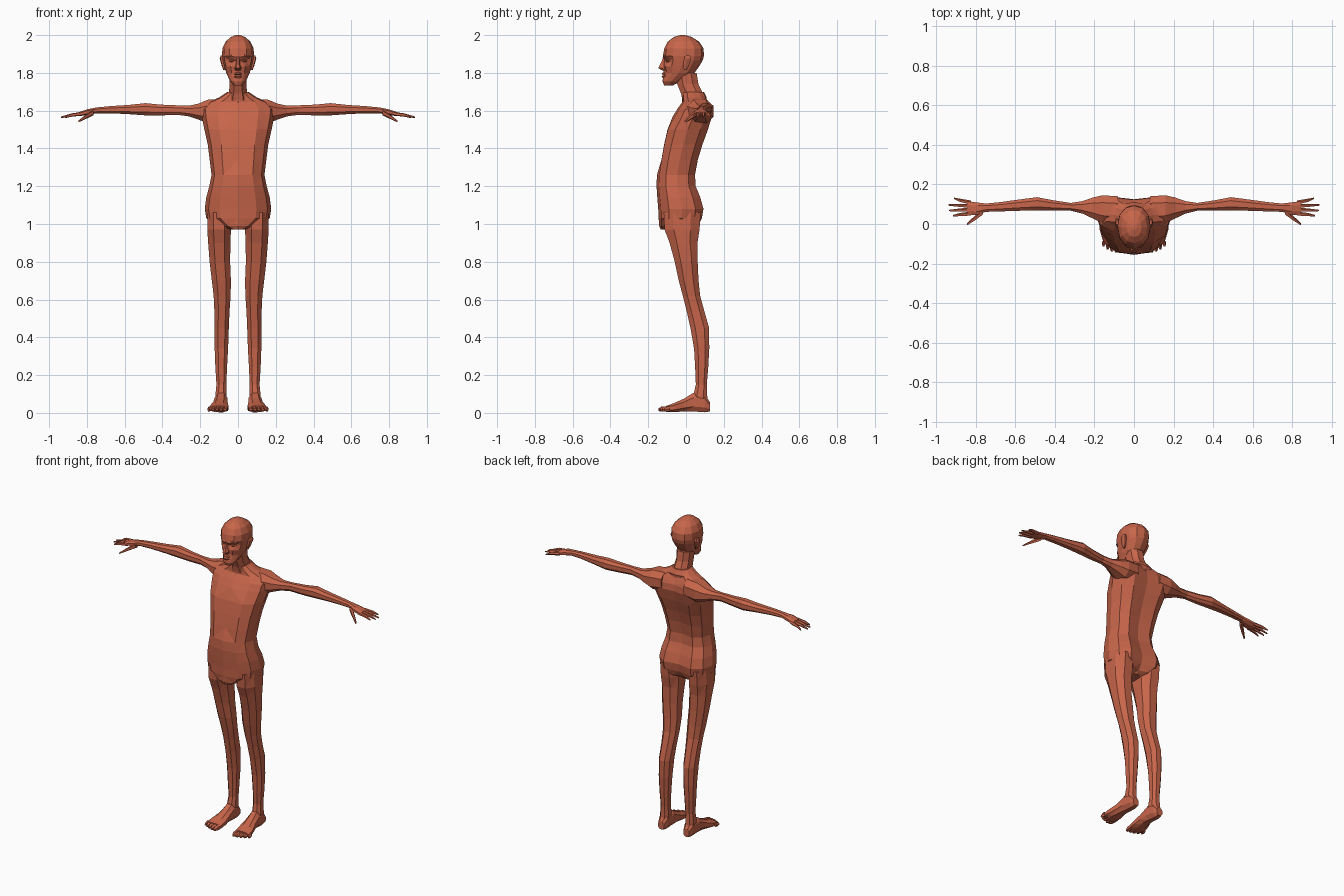
import bpy, bmesh, math

skin = bpy.data.materials.new("terracotta skin")
skin.diffuse_color = (0.57, 0.13, 0.068, 1)


def loft(name, axis, sections, sides=8, power=0.85, mirror=False, tweak=None):
    """Skin rings given as (position on axis, a_min, a_max, b_min, b_max)."""
    bm = bmesh.new()
    rings = []
    for t, a0, a1, b0, b1 in sections:
        ring = []
        for i in range(sides):
            ang = 2 * math.pi * (i + 0.5 * (sides == 8)) / sides
            c, s = math.cos(ang), math.sin(ang)
            a = (a0 + a1) / 2 + (a1 - a0) / 2 * math.copysign(abs(c) ** power, c)
            b = (b0 + b1) / 2 + (b1 - b0) / 2 * math.copysign(abs(s) ** power, s)
            co = {"x": (t, a, b), "y": (a, t, b), "z": (a, b, t)}[axis]
            ring.append(bm.verts.new(co))
        rings.append(ring)
    for r, q in zip(rings, rings[1:]):
        for i in range(sides):
            j = (i + 1) % sides
            bm.faces.new((r[i], r[j], q[j], q[i]))
    bm.faces.new(rings[0])
    bm.faces.new(rings[-1])
    if tweak:
        for v in bm.verts:
            tweak(v.co)
    bmesh.ops.triangulate(bm, faces=bm.faces[:])
    bmesh.ops.recalc_face_normals(bm, faces=bm.faces[:])
    me = bpy.data.meshes.new(name)
    bm.to_mesh(me)
    bm.free()
    me.materials.append(skin)
    ob = bpy.data.objects.new(name, me)
    bpy.context.collection.objects.link(ob)
    if mirror:
        ob.modifiers.new("mirror", "MIRROR").use_mirror_merge = False
    return ob


# Torso, with spine groove, chest centre line and cleft of the buttocks
def shape_torso(co):
    if abs(co.x) < 0.01 and co.z < 1.66:
        if co.y > 0.03:
            co.y -= 0.025 if co.z > 1.15 else 0.03
        elif 1.3 < co.z < 1.56:
            co.y += 0.012


torso = [(0.972, 0.045, -0.135, 0.03), (0.99, 0.10, -0.142, 0.075),
         (1.03, 0.168, -0.145, 0.098), (1.08, 0.176, -0.147, 0.107),
         (1.14, 0.168, -0.152, 0.09), (1.20, 0.152, -0.156, 0.064),
         (1.26, 0.14, -0.154, 0.06), (1.34, 0.15, -0.142, 0.075),
         (1.42, 0.16, -0.128, 0.10), (1.50, 0.178, -0.11, 0.13),
         (1.57, 0.192, -0.07, 0.15), (1.61, 0.195, -0.045, 0.147),
         (1.645, 0.16, -0.02, 0.13), (1.67, 0.10, -0.02, 0.11),
         (1.70, 0.055, -0.02, 0.095)]
loft("torso", "z", [(z, -w, w, f, b) for z, w, f, b in torso], 12, 0.85,
     tweak=shape_torso)

# Neck
neck = [(1.64, 0.07, -0.02, 0.115), (1.69, 0.052, -0.03, 0.095),
        (1.74, 0.047, -0.05, 0.07), (1.80, 0.05, -0.06, 0.06)]
loft("neck", "z", [(z, -w, w, f, b) for z, w, f, b in neck], 8)


# Head, with eye sockets and hollow cheeks pressed into the face
def shape_head(co):
    if co.y < -0.06 and 0.015 < abs(co.x) < 0.06:
        if 1.85 < co.z < 1.88:
            co.y += 0.016
        elif 1.79 < co.z < 1.81:
            co.y += 0.008


head = [(1.733, 0.022, -0.115, -0.07), (1.755, 0.042, -0.124, -0.03),
        (1.80, 0.062, -0.12, 0.045), (1.835, 0.072, -0.12, 0.07),
        (1.865, 0.08, -0.116, 0.088), (1.89, 0.084, -0.122, 0.095),
        (1.93, 0.083, -0.115, 0.093), (1.965, 0.066, -0.097, 0.07),
        (1.99, 0.038, -0.065, 0.03), (2.0, 0.012, -0.03, -0.005)]
loft("head", "z", [(z, -w, w, f, b) for z, w, f, b in head], 12, 0.9,
     tweak=shape_head)

# Face details
loft("nose", "z", [(1.812, -0.014, 0.014, -0.125, -0.10),
                   (1.825, -0.018, 0.018, -0.15, -0.10),
                   (1.845, -0.011, 0.011, -0.14, -0.10),
                   (1.88, -0.008, 0.008, -0.122, -0.10)], 6)
loft("lips", "z", [(1.772, -0.014, 0.014, -0.125, -0.10),
                   (1.782, -0.024, 0.024, -0.131, -0.10),
                   (1.788, -0.026, 0.026, -0.122, -0.10),
                   (1.794, -0.022, 0.022, -0.131, -0.10),
                   (1.803, -0.010, 0.010, -0.124, -0.10)], 6)
loft("brow", "x", [(0.006, -0.124, -0.10, 1.874, 1.892),
                   (0.035, -0.118, -0.09, 1.88, 1.898),
                   (0.06, -0.09, -0.07, 1.874, 1.888)], 6, mirror=True)
loft("eye", "x", [(0.018, -0.105, -0.09, 1.86, 1.866),
                  (0.032, -0.107, -0.085, 1.855, 1.871),
                  (0.048, -0.092, -0.078, 1.86, 1.866)], 6, mirror=True)
loft("ear", "z", [(1.815, 0.066, 0.078, -0.012, 0.005),
                  (1.84, 0.07, 0.087, -0.016, 0.018),
                  (1.875, 0.075, 0.097, -0.014, 0.03),
                  (1.892, 0.078, 0.092, -0.005, 0.022)], 6, mirror=True)

# Arms from shoulder to palm
loft("arm", "x", [(0.08, 0.0, 0.145, 1.54, 1.665),
                  (0.16, 0.0, 0.15, 1.53, 1.662),
                  (0.21, 0.025, 0.137, 1.55, 1.64),
                  (0.26, 0.05, 0.118, 1.568, 1.628),
                  (0.32, 0.066, 0.108, 1.576, 1.63),
                  (0.41, 0.066, 0.122, 1.573, 1.634),
                  (0.49, 0.067, 0.138, 1.573, 1.642),
                  (0.58, 0.065, 0.126, 1.58, 1.632),
                  (0.68, 0.062, 0.112, 1.585, 1.625),
                  (0.75, 0.06, 0.105, 1.585, 1.618),
                  (0.80, 0.042, 0.112, 1.575, 1.608),
                  (0.845, 0.043, 0.118, 1.57, 1.592)], 8, mirror=True)

# Fingers: root y, tip x, tip y
for i, (ry, tx, ty) in enumerate([(0.052, 0.915, 0.042), (0.072, 0.935, 0.068),
                                  (0.091, 0.938, 0.096), (0.108, 0.912, 0.13)]):
    loft(f"finger_{i + 1}", "x",
         [(0.825, ry - 0.011, ry + 0.011, 1.573, 1.594),
          (0.88, (ry + ty) / 2 - 0.009, (ry + ty) / 2 + 0.009, 1.568, 1.586),
          (tx, ty - 0.004, ty + 0.004, 1.561, 1.569)], 5, mirror=True)
loft("thumb", "x", [(0.765, 0.045, 0.075, 1.575, 1.605),
                    (0.805, 0.016, 0.042, 1.556, 1.58),
                    (0.845, -0.008, 0.004, 1.538, 1.548)], 5, mirror=True)

# Legs from hip to ankle
loft("leg", "z", [(1.06, 0.04, 0.165, -0.125, 0.085),
                  (0.97, 0.033, 0.167, -0.12, 0.078),
                  (0.90, 0.036, 0.162, -0.092, 0.066),
                  (0.80, 0.038, 0.154, -0.064, 0.066),
                  (0.70, 0.034, 0.142, -0.042, 0.07),
                  (0.62, 0.036, 0.132, -0.02, 0.078),
                  (0.54, 0.042, 0.128, 0.0, 0.10),
                  (0.45, 0.046, 0.128, 0.02, 0.126),
                  (0.34, 0.05, 0.126, 0.04, 0.126),
                  (0.24, 0.056, 0.122, 0.046, 0.12),
                  (0.15, 0.06, 0.116, 0.05, 0.112),
                  (0.09, 0.058, 0.122, 0.036, 0.115),
                  (0.03, 0.06, 0.118, 0.03, 0.118)], 8, mirror=True)

# Feet and toes, turned slightly outward
loft("foot", "y", [(0.126, 0.068, 0.112, 0.006, 0.06),
                   (0.10, 0.058, 0.122, 0.0, 0.10),
                   (0.04, 0.054, 0.126, 0.004, 0.11),
                   (-0.01, 0.052, 0.134, 0.006, 0.078),
                   (-0.06, 0.048, 0.15, 0.002, 0.055),
                   (-0.105, 0.05, 0.154, 0.004, 0.038)], 8, mirror=True)
for i in range(5):
    x, r = 0.064 + 0.0215 * i, 0.014 - 0.001 * i
    tip = -0.146 + 0.002 * i * i
    loft(f"toe_{i + 1}", "y", [(-0.085, x - r, x + r, 0.006, 0.036),
                               (tip + 0.016, x - r + 0.003, x + r + 0.003, 0.006, 0.034),
                               (tip, x - r / 2 + 0.004, x + r / 2 + 0.004, 0.01, 0.024)],
         5, mirror=True)
